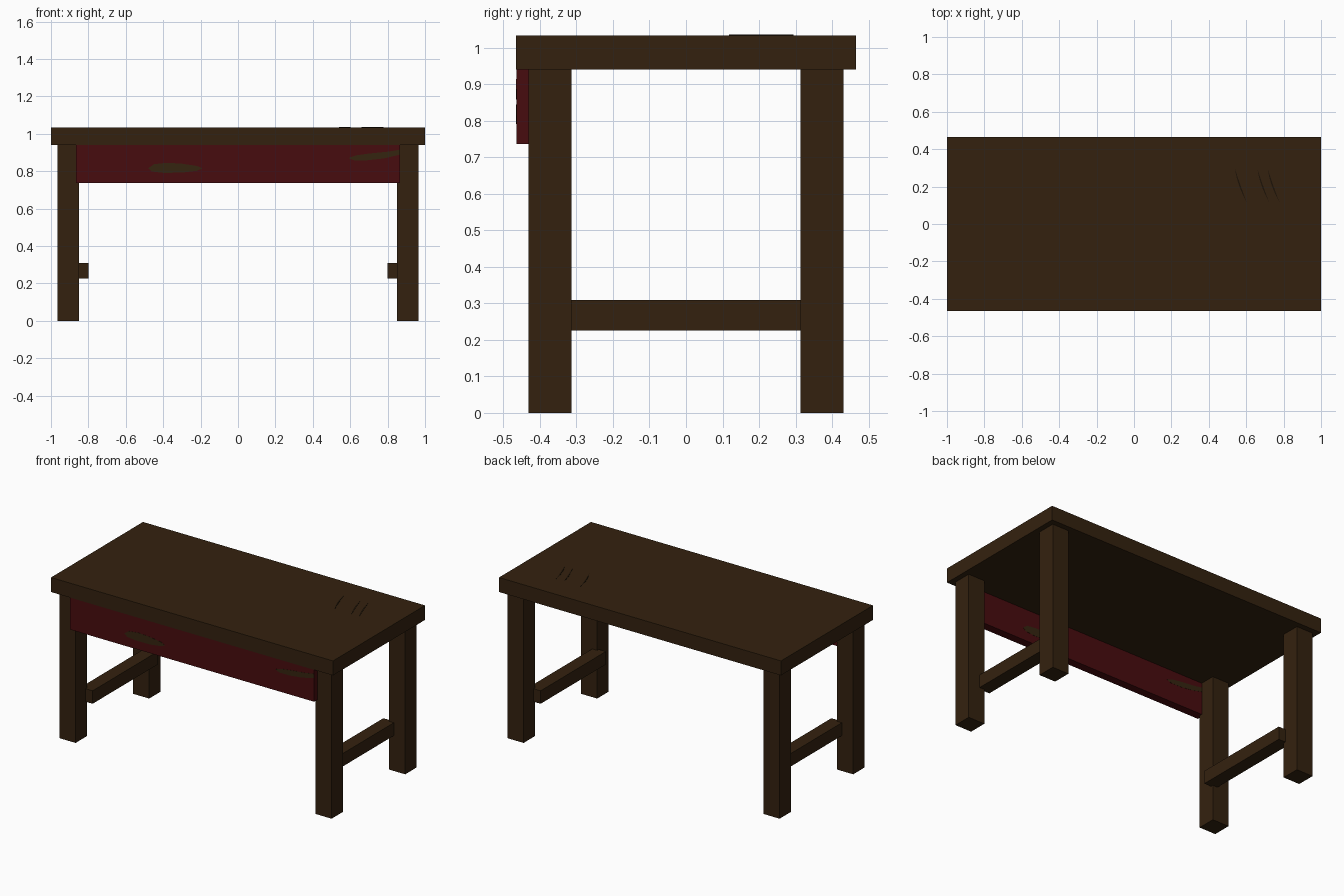
import bpy
import bmesh

if "Cube" in bpy.data.objects:
    bpy.data.objects.remove(bpy.data.objects["Cube"])


def material(name, color):
    mat = bpy.data.materials.new(name)
    mat.use_nodes = True
    mat.diffuse_color = (*color, 1)
    mat.node_tree.nodes["Principled BSDF"].inputs["Base Color"].default_value = (*color, 1)
    return mat


WOOD = material("dark wood", (0.034, 0.0155, 0.0047))
RED = material("deep red paint", (0.064, 0.0035, 0.0045))
WORN = material("worn paint", (0.036, 0.018, 0.005))
SCRATCH = material("scratch", (0.012, 0.006, 0.002))


def finish(name, bm, mat):
    bmesh.ops.recalc_face_normals(bm, faces=bm.faces)
    mesh = bpy.data.meshes.new(name)
    bm.to_mesh(mesh)
    bm.free()
    mesh.materials.append(mat)
    obj = bpy.data.objects.new(name, mesh)
    bpy.context.collection.objects.link(obj)
    return obj


def box(name, xs, ys, zs, mat):
    bm = bmesh.new()
    bmesh.ops.create_cube(bm, size=1)
    for v in bm.verts:
        v.co = [r[0] + (c + 0.5) * (r[1] - r[0]) for c, r in zip(v.co, (xs, ys, zs))]
    return finish(name, bm, mat)


def plate(name, points, offset, mat):
    """Thin solid from a closed outline, pushed out along offset."""
    bm = bmesh.new()
    face = bm.faces.new([bm.verts.new(p) for p in points])
    extruded = bmesh.ops.extrude_face_region(bm, geom=[face], use_keep_orig=True)
    moved = [g for g in extruded["geom"] if isinstance(g, bmesh.types.BMVert)]
    bmesh.ops.translate(bm, verts=moved, vec=offset)
    return finish(name, bm, mat)


def span(side, a, b):
    return sorted((side * a, side * b))


# Table top
box("table_top", (-1, 1), (-0.466, 0.466), (0.941, 1.034), WOOD)

# Legs and side stretchers
for sx, x_name in ((-1, "right"), (1, "left")):
    for sy, y_name in ((-1, "front"), (1, "back")):
        box(f"{y_name}_{x_name}_leg", span(sx, 0.85, 0.966),
            span(sy, 0.314, 0.431), (0, 0.941), WOOD)
    box(f"{x_name}_stretcher", span(sx, 0.80, 0.885), (-0.33, 0.33), (0.226, 0.309), WOOD)

# Front apron panel
FRONT, BACK = -0.465, -0.412
box("front_panel", (-0.865, 0.865), (FRONT, BACK), (0.736, 0.941), RED)

# Worn patches, repeated mirrored on the inner face
patches = {
    "long_patch": [(-0.48, 0.815), (-0.46, 0.798), (-0.40, 0.791), (-0.30, 0.792),
                   (-0.22, 0.802), (-0.19, 0.815), (-0.22, 0.828), (-0.30, 0.840),
                   (-0.38, 0.845), (-0.45, 0.837)],
    "edge_patch": [(0.59, 0.870), (0.62, 0.858), (0.69, 0.858), (0.78, 0.868),
                   (0.865, 0.888), (0.865, 0.915), (0.80, 0.904), (0.70, 0.894),
                   (0.63, 0.884)],
}
for name, outline in patches.items():
    plate(f"{name}_outer", [(x, FRONT, z) for x, z in outline], (0, -0.001, 0), WORN)
    plate(f"{name}_inner", [(-x, BACK, z) for x, z in outline], (0, 0.001, 0), WORN)

# Curved scratches on the top, tapering at both ends
for i, x0 in enumerate((0.54, 0.66, 0.715)):
    steps = [k / 8 for k in range(9)]
    spine = [(x0 + 0.04 * t + 0.022 * t * t, 0.295 - 0.177 * t, 0.016 * t * (1 - t))
             for t in steps]
    outline = [(x + w, y, 1.034) for x, y, w in spine]
    outline += [(x - w, y, 1.034) for x, y, w in spine[-2:0:-1]]
    plate(f"scratch_{i + 1}", outline, (0, 0, 0.002), SCRATCH)
